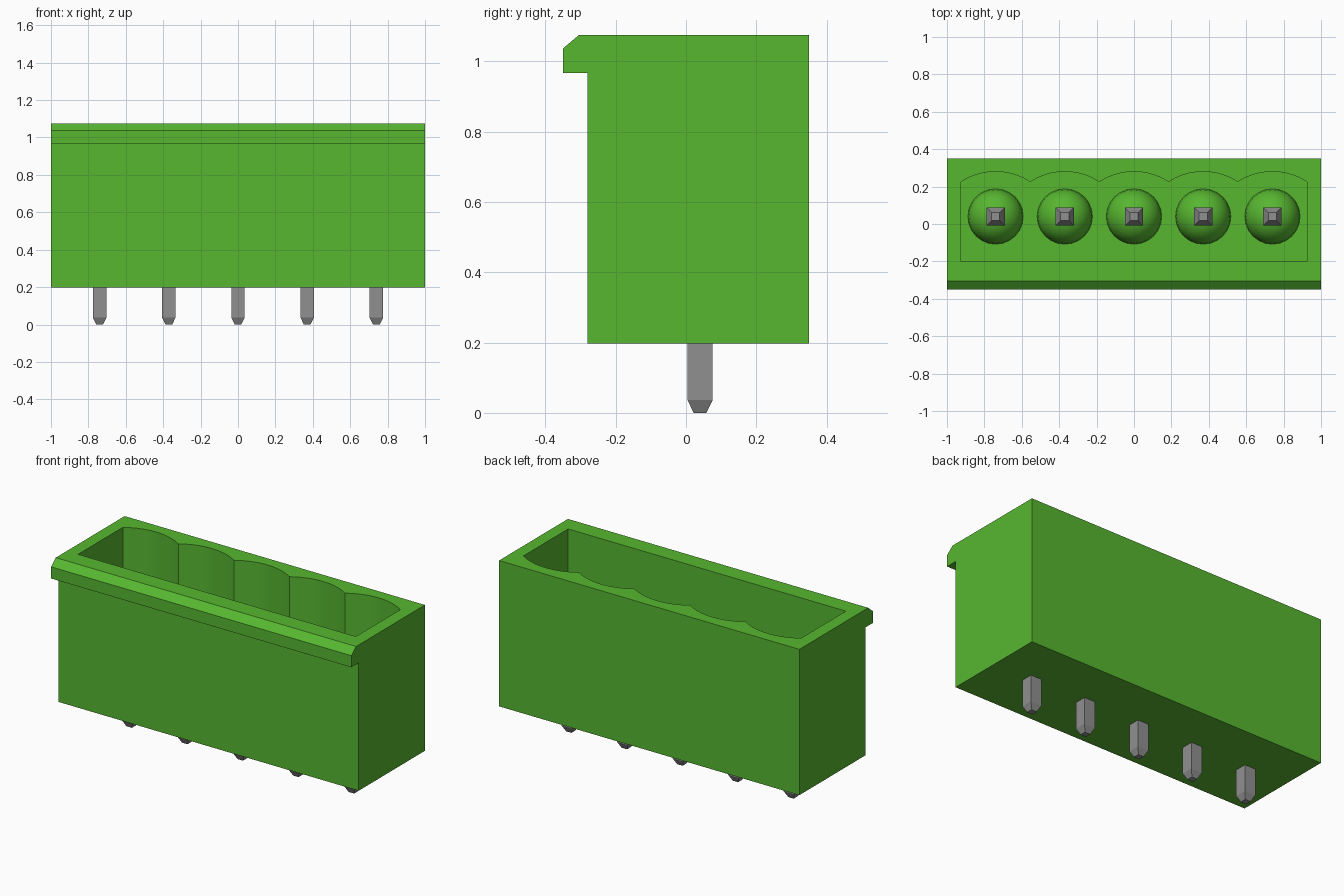
import bpy, bmesh, math
from mathutils import Matrix, Vector

cube = bpy.data.objects.get("Cube")
if cube:
    bpy.data.objects.remove(cube, do_unlink=True)

PITCH, COUNT = 0.37, 5
PIN_Y, FLOOR, TOP = 0.04, 0.43, 1.075
PIN_X = [(i - (COUNT - 1) / 2) * PITCH for i in range(COUNT)]


def material(name, color):
    mat = bpy.data.materials.new(name)
    mat.use_nodes = True
    mat.diffuse_color = color
    mat.node_tree.nodes["Principled BSDF"].inputs["Base Color"].default_value = color
    return mat


GREEN = material("green plastic", (0.095, 0.47, 0.03, 1))
METAL = material("grey metal", (0.28, 0.28, 0.28, 1))


def make_object(name, bm, mat):
    bmesh.ops.recalc_face_normals(bm, faces=bm.faces)
    mesh = bpy.data.meshes.new(name)
    bm.to_mesh(mesh)
    bm.free()
    mesh.materials.append(mat)
    obj = bpy.data.objects.new(name, mesh)
    bpy.context.collection.objects.link(obj)
    return obj


def extrude(name, points, offset, mat):
    """Prism from a closed outline of 3D points."""
    bm = bmesh.new()
    face = bm.faces.new([bm.verts.new(p) for p in points])
    result = bmesh.ops.extrude_face_region(bm, geom=[face])
    moved = [v for v in result["geom"] if isinstance(v, bmesh.types.BMVert)]
    bmesh.ops.translate(bm, verts=moved, vec=Vector(offset))
    return make_object(name, bm, mat)


def activate(obj):
    bpy.ops.object.select_all(action="DESELECT")
    obj.select_set(True)
    bpy.context.view_layer.objects.active = obj


def smooth(obj):
    activate(obj)
    bpy.ops.object.shade_smooth_by_angle(angle=math.radians(30))


# Housing: side profile with the chamfered front lip
profile = [(-0.28, 0.197), (0.35, 0.197), (0.35, TOP), (-0.305, TOP),
           (-0.35, 1.037), (-0.35, 0.967), (-0.28, 0.967)]
housing = extrude("housing", [(-1, y, z) for y, z in profile], (2, 0, 0), GREEN)

# Socket: straight front, one shallow arc behind each pin
half, cusp, sagitta, steps = PITCH / 2, 0.225, 0.055, 10
radius = (half ** 2 + sagitta ** 2) / (2 * sagitta)
spread = math.asin(half / radius)
edge = PIN_X[-1] + half
outline = [(-edge, -0.2), (edge, -0.2), (edge, cusp)]
for cx in reversed(PIN_X):
    for i in range(1, steps + 1):
        a = spread * (1 - 2 * i / steps)
        outline.append((cx + radius * math.sin(a),
                        cusp + sagitta - radius * (1 - math.cos(a))))
cutter = extrude("socket_cutter", [(x, y, FLOOR) for x, y in outline], (0, 0, 1), GREEN)
cutter.hide_render = True

cut = housing.modifiers.new("socket", "BOOLEAN")
cut.operation, cut.solver, cut.object = "DIFFERENCE", "EXACT", cutter
activate(housing)
bpy.ops.object.modifier_apply(modifier=cut.name)
bpy.data.objects.remove(cutter, do_unlink=True)
smooth(housing)


# Contact pin: stacked square sections (height, half width)
SECTIONS = [(0, 0.018), (0.037, 0.036), (0.3, 0.036), (0.3, 0.049),
            (0.82, 0.049), (0.87, 0.022)]


def make_pin(name, x):
    bm = bmesh.new()
    rings = [[bm.verts.new((x + sx * w, PIN_Y + sy * w, z))
              for sx, sy in ((-1, -1), (1, -1), (1, 1), (-1, 1))]
             for z, w in SECTIONS]
    for low, high in zip(rings, rings[1:]):
        for i in range(4):
            j = (i + 1) % 4
            bm.faces.new((low[i], low[j], high[j], high[i]))
    bm.faces.new(rings[0])
    bm.faces.new(rings[-1])
    return make_object(name, bm, METAL)


# Rounded boss on the socket floor around each pin
def make_boss(name, x):
    bm = bmesh.new()
    bmesh.ops.create_uvsphere(bm, u_segments=24, v_segments=12, radius=0.148,
                              matrix=Matrix.Translation((x, PIN_Y, FLOOR)))
    below = [v for v in bm.verts if v.co.z < FLOOR - 0.001]
    bmesh.ops.delete(bm, geom=below, context="VERTS")
    boss = make_object(name, bm, GREEN)
    smooth(boss)


for n, x in enumerate(PIN_X, 1):
    make_pin(f"contact_pin_{n}", x)
    make_boss(f"pin_boss_{n}", x)
